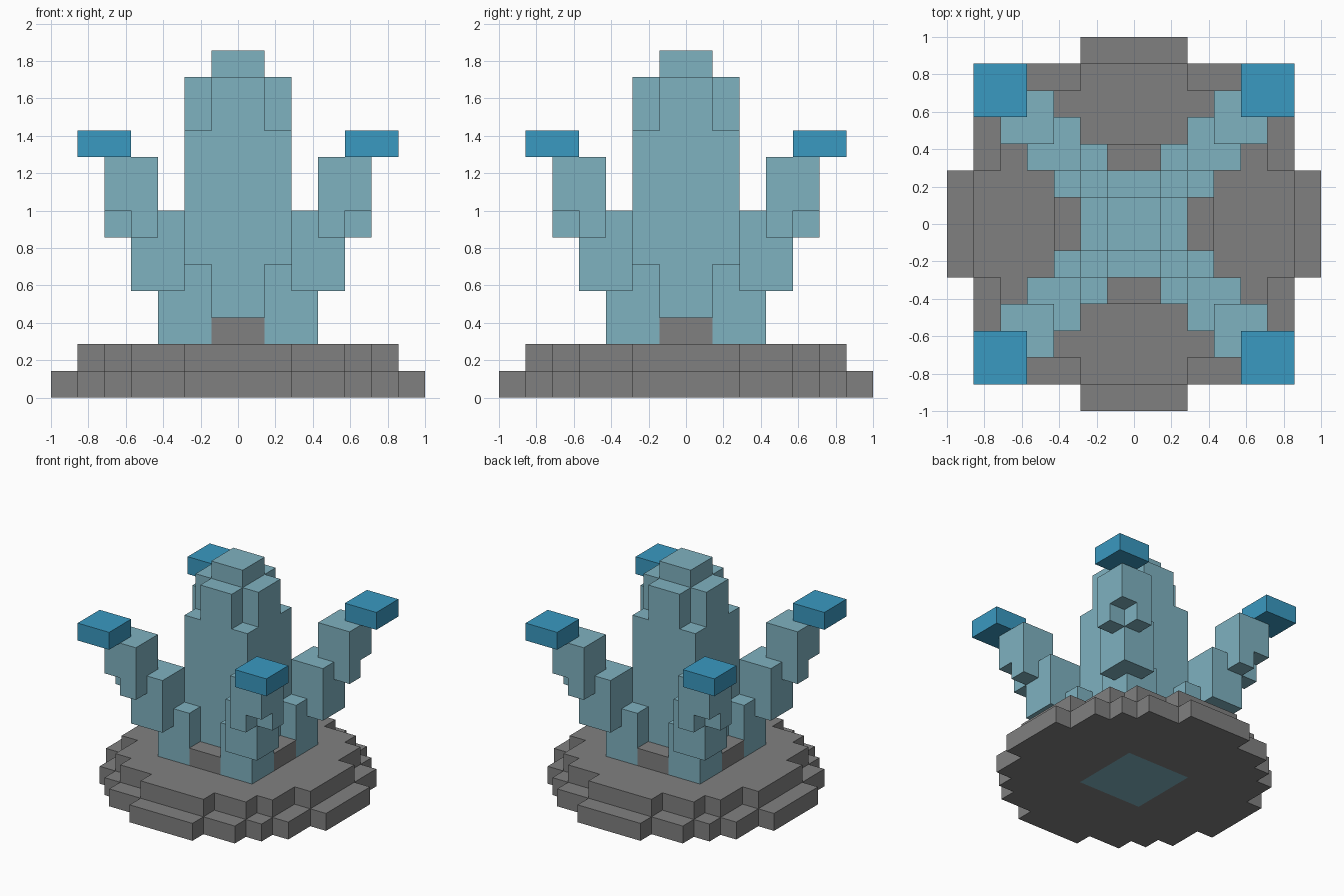
import bpy
import bmesh
from itertools import product

U = 1 / 7  # edge length of one block

cube = bpy.data.objects.get("Cube")
if cube:
    bpy.data.objects.remove(cube, do_unlink=True)


def material(name, rgb):
    m = bpy.data.materials.new(name)
    m.use_nodes = True
    m.diffuse_color = (*rgb, 1)
    m.node_tree.nodes["Principled BSDF"].inputs["Base Color"].default_value = (*rgb, 1)
    return m


STONE = material("stone grey", (0.216, 0.216, 0.216))
TEAL = material("pale teal", (0.212, 0.445, 0.527))
BLUE = material("bright blue", (0.042, 0.319, 0.533))


def box(x0, x1, y0, y1, z0, z1):
    """Set of block cells filling a box, in block units."""
    return set(product(range(x0, x1), range(y0, y1), range(z0, z1)))


def column(half_x, half_y, z0, z1):
    return box(-half_x, half_x, -half_y, half_y, z0, z1)


def mirrored(cells, sx, sy):
    return {(x if sx > 0 else -1 - x, y if sy > 0 else -1 - y, z) for x, y, z in cells}


def build(name, cells, mat):
    """Make one flat-faced shell around the outside of a set of cells."""
    bm = bmesh.new()
    verts = {}
    for cell in sorted(cells):
        for axis, side in product(range(3), (0, 1)):
            near = list(cell)
            near[axis] += 2 * side - 1
            if tuple(near) in cells:
                continue
            loop = []
            for a, b in ((0, 0), (1, 0), (1, 1), (0, 1)):
                p = list(cell)
                p[axis] += side
                p[(axis + 1) % 3] += a
                p[(axis + 2) % 3] += b
                p = tuple(p)
                if p not in verts:
                    verts[p] = bm.verts.new([c * U for c in p])
                loop.append(verts[p])
            bm.faces.new(loop if side else loop[::-1])
    # Merge the block faces into larger flat faces
    bmesh.ops.dissolve_limit(bm, angle_limit=0.01, verts=bm.verts[:], edges=bm.edges[:])
    mesh = bpy.data.meshes.new(name)
    bm.to_mesh(mesh)
    bm.free()
    mesh.materials.append(mat)
    obj = bpy.data.objects.new(name, mesh)
    bpy.context.collection.objects.link(obj)


# Trunk: square shaft, cross-shaped shoulders and a small cap
trunk = column(2, 2, 0, 10) | column(2, 1, 10, 12) | column(1, 2, 10, 12) | column(1, 1, 12, 13)
build("trunk", trunk, TEAL)

# Round stepped base, fitted around the trunk
lower = [(2, 7), (4, 6), (5, 5), (6, 4), (7, 2)]
upper = [(2, 6), (4, 5), (5, 4), (6, 2)]
for name, rows, z in (("lower_base", lower, 0), ("upper_base", upper, 1)):
    cells = set().union(*(column(hx, hy, z, z + 1) for hx, hy in rows))
    build(name, cells - trunk, STONE)

# Low stone blocks between the feet of the arms
cross = column(3, 1, 2, 3) | column(1, 3, 2, 3)
build("inner_stones", cross - trunk, STONE)

# Four diagonal arms climbing outward, each with a blue tip
arm = box(1, 3, 1, 3, 2, 5) | box(2, 4, 2, 4, 4, 7) | box(3, 5, 3, 5, 6, 9)
arm -= box(4, 5, 4, 5, 6, 7)  # notch under the outer corner
arm -= trunk
tip = box(4, 6, 4, 6, 9, 10)
for sx, sy in product((1, -1), repeat=2):
    place = ("back" if sy > 0 else "front") + ("_left" if sx > 0 else "_right")
    build(place + "_arm", mirrored(arm, sx, sy), TEAL)
    build(place + "_tip", mirrored(tip, sx, sy), BLUE)
